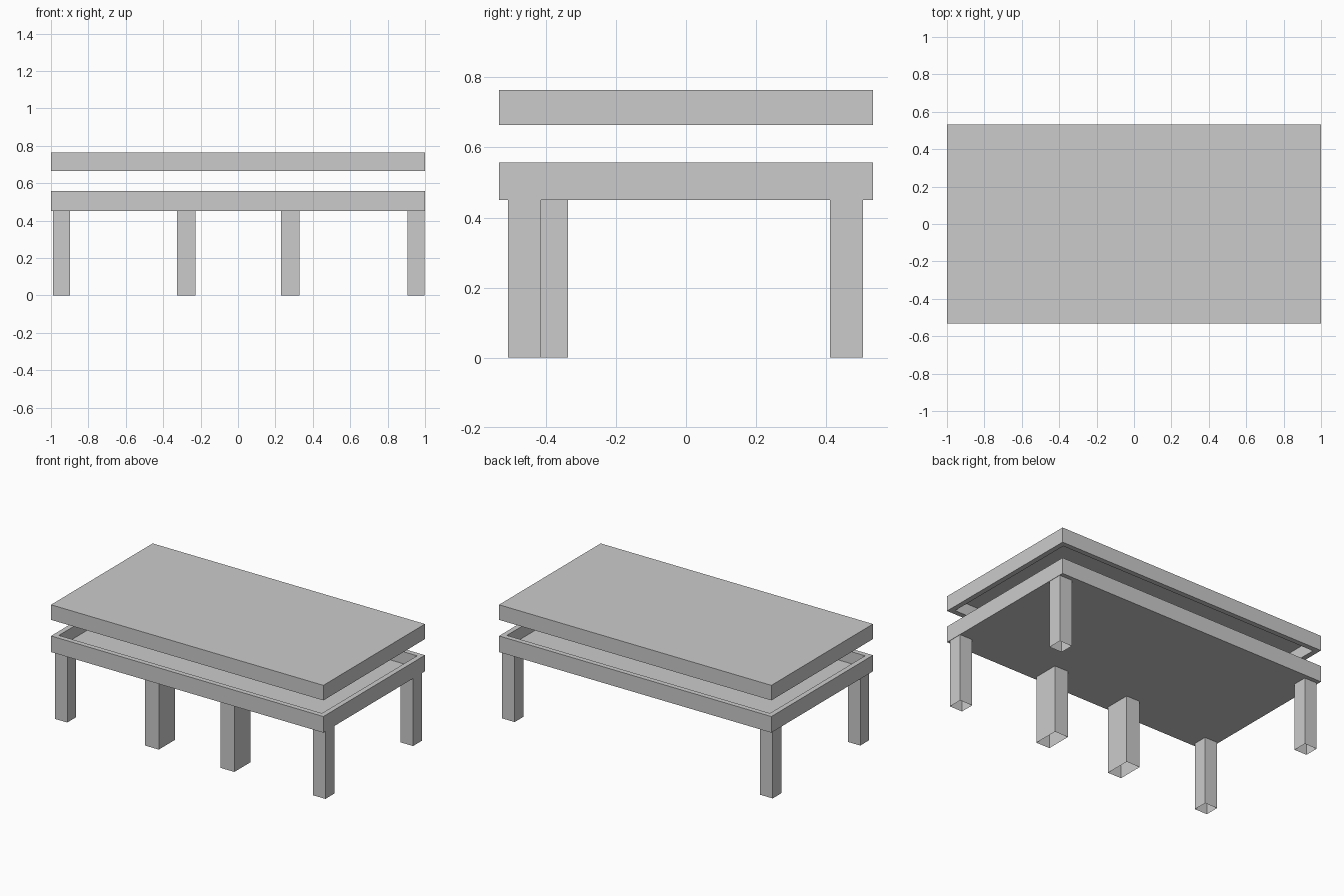
import bpy, bmesh

if "Cube" in bpy.data.objects:
    bpy.data.objects.remove(bpy.data.objects["Cube"])


def finish(name, bm):
    bmesh.ops.remove_doubles(bm, verts=bm.verts, dist=1e-5)
    mesh = bpy.data.meshes.new(name)
    bm.to_mesh(mesh)
    bm.free()
    obj = bpy.data.objects.new(name, mesh)
    bpy.context.collection.objects.link(obj)
    return obj


def box(bm, lo, hi):
    """Add an axis-aligned box and return its faces."""
    verts = bmesh.ops.create_cube(bm, size=1)["verts"]
    for v in verts:
        v.co = [a + (c + 0.5) * (b - a) for a, b, c in zip(lo, hi, v.co)]
    bm.normal_update()
    return list({f for v in verts for f in v.link_faces})


def tray(name, z0, z1, open_up, rim=0.048, depth=0.08):
    """Slab with a shallow rimmed recess on its top or underside."""
    bm = bmesh.new()
    faces = box(bm, (-1, -0.533, z0), (1, 0.533, z1))
    side = 1 if open_up else -1
    face = next(f for f in faces if f.normal.z * side > 0.9)
    bmesh.ops.inset_region(bm, faces=[face], thickness=rim)
    floor = bmesh.ops.extrude_discrete_faces(bm, faces=[face])["faces"][0]
    for v in floor.verts:
        v.co.z -= side * depth
    return finish(name, bm)


def leg(name, x0, x1, y0, y1, height=0.45):
    """Hollow square leg, open at both ends."""
    bm = bmesh.new()
    faces = box(bm, (x0, y0, 0), (x1, y1, height))
    ends = [f for f in faces if abs(f.normal.z) > 0.9]
    bmesh.ops.delete(bm, geom=ends, context="FACES_ONLY")
    return finish(name, bm)


# Two trays facing each other with a gap between
tray("lower_tray", 0.45, 0.557, True)
tray("upper_lid", 0.664, 0.764, False)

# Corner legs
for side, x0, x1 in (("left", -0.99, -0.898), ("right", 0.905, 0.998)):
    for end, y0, y1 in (("front", -0.508, -0.414), ("back", 0.411, 0.505)):
        leg(f"{end}_{side}_leg", x0, x1, y0, y1)

# Deeper middle legs along the front
for side, x0 in (("left", -0.326), ("right", 0.229)):
    leg(f"middle_{side}_leg", x0, x0 + 0.1, -0.508, -0.337)
